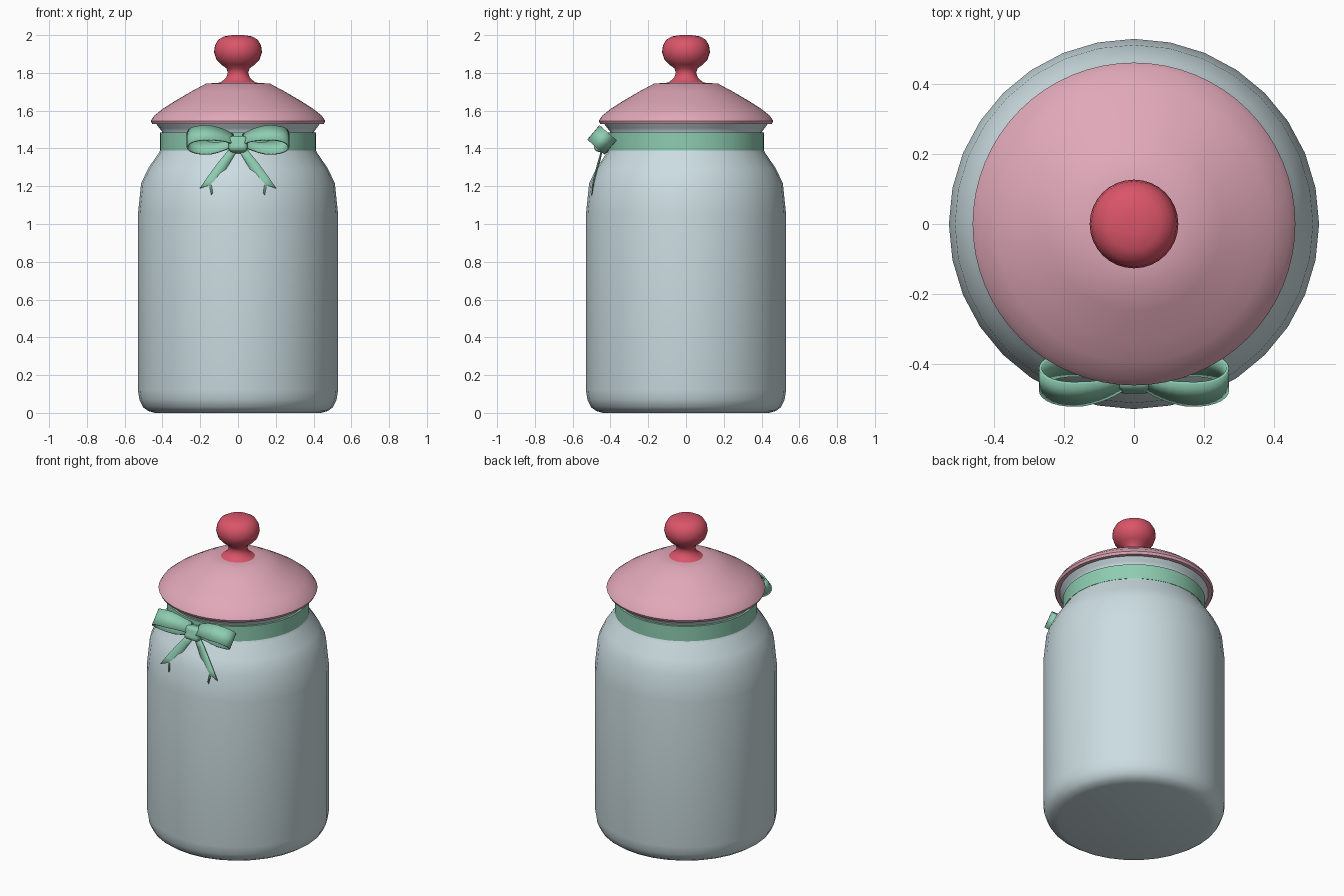
import bpy, math
from mathutils import Vector

if "Cube" in bpy.data.objects:
    bpy.data.objects.remove(bpy.data.objects["Cube"])


def material(name, rgb):
    m = bpy.data.materials.new(name)
    m.diffuse_color = (*rgb, 1)
    m.use_nodes = True
    m.node_tree.nodes["Principled BSDF"].inputs["Base Color"].default_value = m.diffuse_color
    return m


GLASS = material("pale blue glass", (0.60, 0.72, 0.75))
PINK = material("pink lid", (0.75, 0.39, 0.48))
RED = material("red knob", (0.70, 0.09, 0.14))
GREEN = material("green ribbon", (0.27, 0.61, 0.44))


def make(name, verts, faces, mat, angle=60):
    me = bpy.data.meshes.new(name)
    me.from_pydata([tuple(v) for v in verts], [], faces)
    me.materials.append(mat)
    ob = bpy.data.objects.new(name, me)
    bpy.context.collection.objects.link(ob)
    bpy.ops.object.select_all(action='DESELECT')
    ob.select_set(True)
    bpy.context.view_layer.objects.active = ob
    bpy.ops.object.shade_smooth_by_angle(angle=math.radians(angle))
    return ob


def lathe(name, profile, mat, n=32, closed=False, angle=60):
    """Spin (radius, z) points, listed bottom to top on the outside."""
    verts, faces = [], []
    for r, z in profile:
        for i in range(n):
            a = 2 * math.pi * i / n
            verts.append((r * math.cos(a), r * math.sin(a), z))
    k = len(profile)
    for j in range(k if closed else k - 1):
        j2 = (j + 1) % k
        for i in range(n):
            i2 = (i + 1) % n
            faces.append((j * n + i, j * n + i2, j2 * n + i2, j2 * n + i))
    if not closed:
        faces.append(tuple(reversed(range(n))))
        faces.append(tuple((k - 1) * n + i for i in range(n)))
    return make(name, verts, faces, mat, angle)


def strip(name, rows, closed=False, thickness=0.008):
    """Ribbon strip from equal rows of points, given thickness."""
    w, k = len(rows[0]), len(rows)
    verts = [p for row in rows for p in row]
    faces = []
    for j in range(k if closed else k - 1):
        j2 = (j + 1) % k
        for i in range(w - 1):
            faces.append((j * w + i, j * w + i + 1, j2 * w + i + 1, j2 * w + i))
    ob = make(name, verts, faces, GREEN, 50)
    s = ob.modifiers.new("thickness", 'SOLIDIFY')
    s.thickness, s.offset = thickness, 0
    return ob


# jar body
lathe("jar", [(0.44, 0), (0.475, 0.01), (0.503, 0.03), (0.522, 0.07), (0.53, 0.12),
              (0.53, 1.05), (0.513, 1.215), (0.475, 1.295), (0.42, 1.375), (0.402, 1.41),
              (0.402, 1.49), (0.417, 1.508), (0.435, 1.532)], GLASS)

# ribbon band round the neck
lathe("neck_ribbon", [(0.40, 1.39), (0.414, 1.39), (0.414, 1.485), (0.40, 1.485)],
      GREEN, n=48, closed=True, angle=40)

# lid
lathe("lid", [(0.40, 1.53), (0.455, 1.53), (0.462, 1.545), (0.445, 1.572), (0.395, 1.612),
              (0.335, 1.65), (0.25, 1.70), (0.17, 1.743), (0.10, 1.748)], PINK, n=64, angle=40)

# knob with flared foot
lathe("knob", [(0.11, 1.742), (0.085, 1.755), (0.062, 1.775), (0.054, 1.80), (0.062, 1.825),
               (0.09, 1.845), (0.115, 1.872), (0.127, 1.91), (0.122, 1.945), (0.105, 1.975),
               (0.075, 1.993), (0.03, 2.0)], RED)

# bow loops and tails, mirrored left and right
W = Vector((0, -0.65, -0.76))   # ribbon width direction
V = Vector((0, 0.75, -0.66))    # loop height direction
CENTRE = Vector((0, -0.445, 1.445))
TAIL = [(0.02, -0.445, 1.40, 0.02), (0.055, -0.455, 1.35, 0.024), (0.09, -0.469, 1.30, 0.028),
        (0.135, -0.486, 1.23, 0.033), (0.172, -0.498, 1.17, 0.036)]
for side, s in (("left", -1), ("right", 1)):
    rows = []
    for i in range(1, 32):
        t = 2 * math.pi * i / 32
        u = (1 - math.cos(t)) / 2
        h = 0.066 * math.sin(t) * math.sin(t / 2) ** 0.5
        half = 0.034 + 0.016 * min(1, u * 2)
        p = CENTRE + Vector((s * (0.025 + 0.243 * u), 0, 0)) + V * h
        rows.append([p - W * half, p + W * half])
    strip("bow_loop_" + side, rows)

    rows = []
    for i, (x, y, z, half) in enumerate(TAIL):
        across = Vector((s * 0.86, 0, 0.51)) * half
        p = Vector((s * x, y, z))
        mid = p.copy()
        if i == len(TAIL) - 1:      # forked end
            mid += Vector((-s * 0.02, 0.008, 0.035))
        rows.append([p - across, mid, p + across])
    strip("bow_tail_" + side, rows, thickness=0.006)

# knot
bpy.ops.mesh.primitive_cube_add(size=1, location=(0, -0.442, 1.42),
                                rotation=(math.radians(-15), 0, 0))
knot = bpy.context.object
knot.name = "bow_knot"
knot.scale = (0.10, 0.08, 0.085)
bpy.ops.object.transform_apply(location=False, rotation=False, scale=True)
knot.data.materials.append(GREEN)
b = knot.modifiers.new("round", 'BEVEL')
b.width, b.segments = 0.022, 3
bpy.ops.object.shade_smooth_by_angle(angle=math.radians(50))
